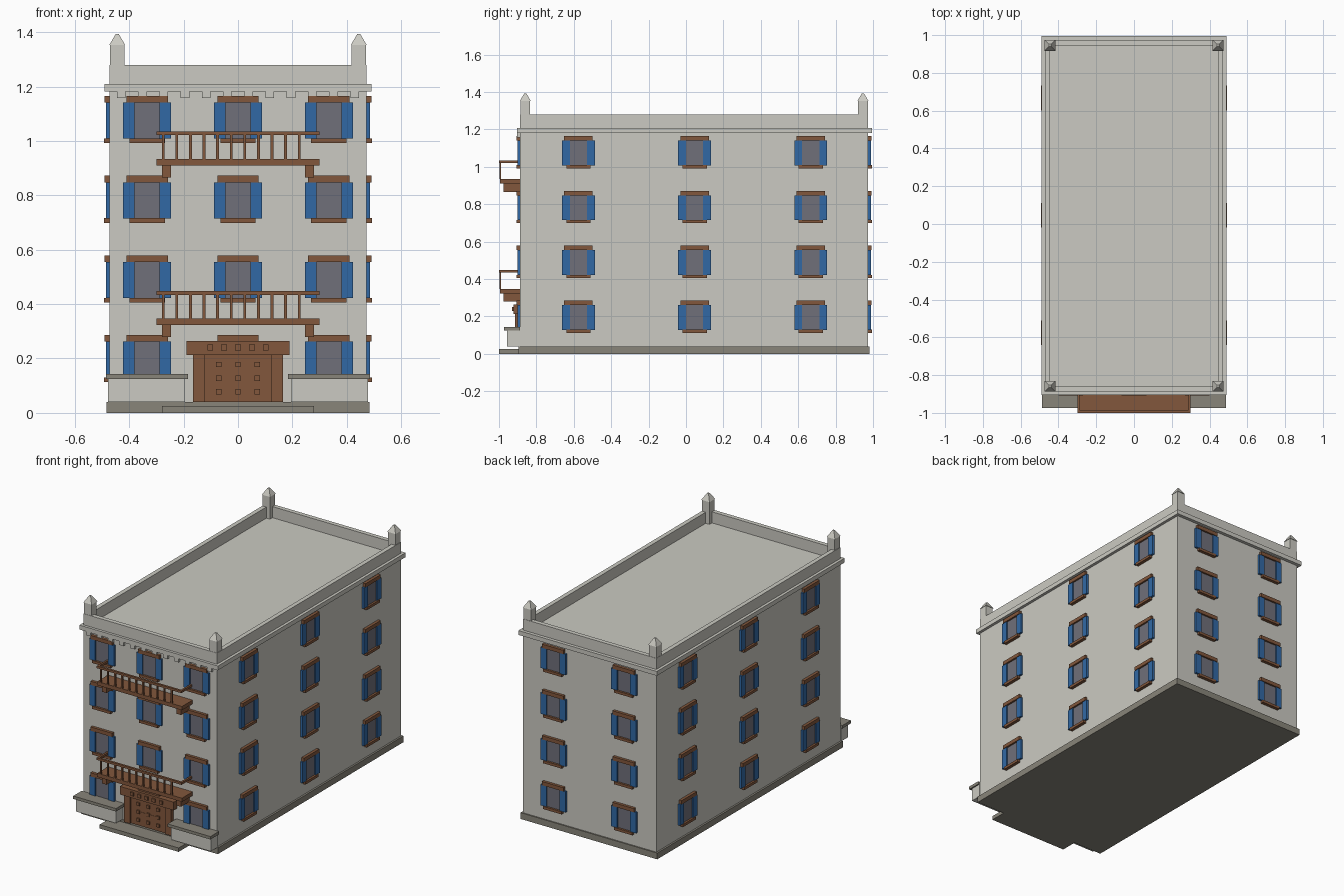
import bpy, bmesh
from mathutils import Matrix, Vector

if "Cube" in bpy.data.objects:
    bpy.data.objects.remove(bpy.data.objects["Cube"])


def material(name, rgb):
    m = bpy.data.materials.new(name)
    m.diffuse_color = (*rgb, 1)
    m.use_nodes = True
    m.node_tree.nodes["Principled BSDF"].inputs["Base Color"].default_value = m.diffuse_color
    return m


STONE = material("pale stone", (0.597, 0.59, 0.539))
DARK = material("dark stone", (0.25, 0.235, 0.195))
WOOD = material("brown wood", (0.223, 0.095, 0.045))
BLUE = material("blue shutter", (0.031, 0.141, 0.376))
GLASS = material("grey glass", (0.162, 0.162, 0.195))


def box(bm, x0, x1, y0, y1, z0, z1, mat=Matrix()):
    size = Matrix.Diagonal((x1 - x0, y1 - y0, z1 - z0, 1))
    mid = Matrix.Translation(((x0 + x1) / 2, (y0 + y1) / 2, (z0 + z1) / 2))
    bmesh.ops.create_cube(bm, size=1, matrix=mat @ mid @ size)


def finish(bm, name, mat):
    me = bpy.data.meshes.new(name)
    bm.to_mesh(me)
    bm.free()
    me.materials.append(mat)
    ob = bpy.data.objects.new(name, me)
    bpy.context.collection.objects.link(ob)
    return ob


def boxes(name, mat, items):
    bm = bmesh.new()
    for it in items:
        box(bm, *it)
    return finish(bm, name, mat)


X, YF, YB = 0.472, -0.887, 0.974   # body half width, front and back wall

# Main volume, plinth and front step
boxes("body", STONE, [(-X, X, YF, YB, 0.04, 1.19)])
boxes("plinth", DARK, [(-0.484, 0.484, -0.895, 0.982, 0, 0.04)])
boxes("front_step", DARK, [(-0.28, 0.28, -1.0, -0.89, 0, 0.025)])

# Cornice slab (its top is the roof) and parapet ring
boxes("cornice", STONE, [(-0.49, 0.49, -0.904, 0.995, 1.181, 1.209)])
T = 0.028
boxes("parapet", STONE, [
    (-X, X, YF, YF + T, 1.205, 1.28), (-X, X, YB - T, YB, 1.205, 1.28),
    (-X, -X + T, YF + T, YB - T, 1.205, 1.28), (X - T, X, YF + T, YB - T, 1.205, 1.28)])

# Dentils under the front cornice
boxes("dentils", STONE, [(x - 0.016, x + 0.016, -0.903, YF, 1.157, 1.183)
                         for x in [-0.429 + 0.078 * i for i in range(12)]])

# Corner finials: post, flared cap and pointed top
bm = bmesh.new()
for x in (-0.444, 0.444):
    for y in (YF + 0.028, YB - 0.028):
        box(bm, x - 0.026, x + 0.026, y - 0.026, y + 0.026, 1.2, 1.355)
        rot = Matrix.Rotation(0.785398, 4, 'Z')
        bmesh.ops.create_cone(bm, cap_ends=True, segments=4, radius1=0.041, radius2=0.008,
                              depth=0.04, matrix=Matrix.Translation((x, y, 1.373)) @ rot)
finish(bm, "corner_finials", STONE)

# Windows: (origin on wall, turn about z) for every column, repeated on four floors
columns = [(Vector((x, YF, 0)), 0) for x in (-0.334, 0, 0.334)]
columns += [(Vector((x, YB, 0)), 180) for x in (-0.25, 0.25)]
for y in (-0.575, 0.046, 0.667):
    columns += [(Vector((X, y, 0)), 90), (Vector((-X, y, 0)), -90)]
panes, shutters, trims = bmesh.new(), bmesh.new(), bmesh.new()
for origin, turn in columns:
    for floor in range(4):
        m = (Matrix.Translation(origin + Vector((0, 0, 0.293 * floor)))
             @ Matrix.Rotation(turn * 3.14159265 / 180, 4, 'Z'))
        box(panes, -0.046, 0.046, -0.007, 0.002, 0.13, 0.262, m)
        box(shutters, -0.088, -0.046, -0.014, 0.002, 0.129, 0.262, m)
        box(shutters, 0.046, 0.088, -0.014, 0.002, 0.129, 0.262, m)
        box(trims, -0.076, 0.076, -0.018, 0.002, 0.262, 0.286, m)
        box(trims, -0.065, 0.065, -0.02, 0.002, 0.113, 0.13, m)
finish(panes, "window_panes", GLASS)
finish(shutters, "window_shutters", BLUE)
finish(trims, "window_headers_and_sills", WOOD)

# Door with frame, lintel and studs
boxes("door_panel", WOOD, [(-0.124, 0.124, -0.905, YF, 0.04, 0.212)])
boxes("door_frame", WOOD, [(-0.165, -0.124, -0.915, YF, 0.04, 0.212),
                           (0.124, 0.165, -0.915, YF, 0.04, 0.212)])
boxes("door_lintel", WOOD, [(-0.19, 0.19, -0.922, YF, 0.212, 0.264)])
boxes("door_studs", WOOD, [(x - 0.01, x + 0.01, -0.913, -0.9, z - 0.01, z + 0.01)
                           for x in (-0.07, 0, 0.07) for z in (0.077, 0.128, 0.178)])
boxes("lintel_blocks", WOOD, [(x - 0.011, x + 0.011, -0.93, -0.92, 0.229, 0.251)
                              for x in (-0.102, -0.051, 0, 0.051, 0.102)])

# Low walls either side of the door
boxes("porch_walls", STONE, [(-0.478, -0.194, -0.957, YF, 0.04, 0.126),
                             (0.194, 0.478, -0.957, YF, 0.04, 0.126)])
boxes("porch_wall_caps", DARK, [(-0.486, -0.183, -0.973, YF, 0.124, 0.143),
                                (0.183, 0.486, -0.973, YF, 0.124, 0.143)])

# Two balconies with brackets, balusters and handrail
for name, z in (("lower", 0.323), ("upper", 0.91)):
    boxes(name + "_balcony_slab", WOOD, [(-0.3, 0.3, -0.995, YF, z, z + 0.024)])
    boxes(name + "_balcony_brackets", WOOD, [(s - 0.016, s + 0.016, -0.975, YF, z - 0.044, z)
                                             for s in (-0.263, 0.263)])
    boxes(name + "_balcony_balusters", WOOD, [(x - 0.005, x + 0.005, -0.998, -0.988, z + 0.024, z + 0.113)
                                              for x in [-0.275 + 0.05 * i for i in range(11)]])
    boxes(name + "_balcony_handrail", WOOD, [
        (-0.3, 0.3, -1.0, -0.986, z + 0.111, z + 0.125),
        (-0.3, -0.288, -0.986, YF, z + 0.111, z + 0.125),
        (0.288, 0.3, -0.986, YF, z + 0.111, z + 0.125)])
